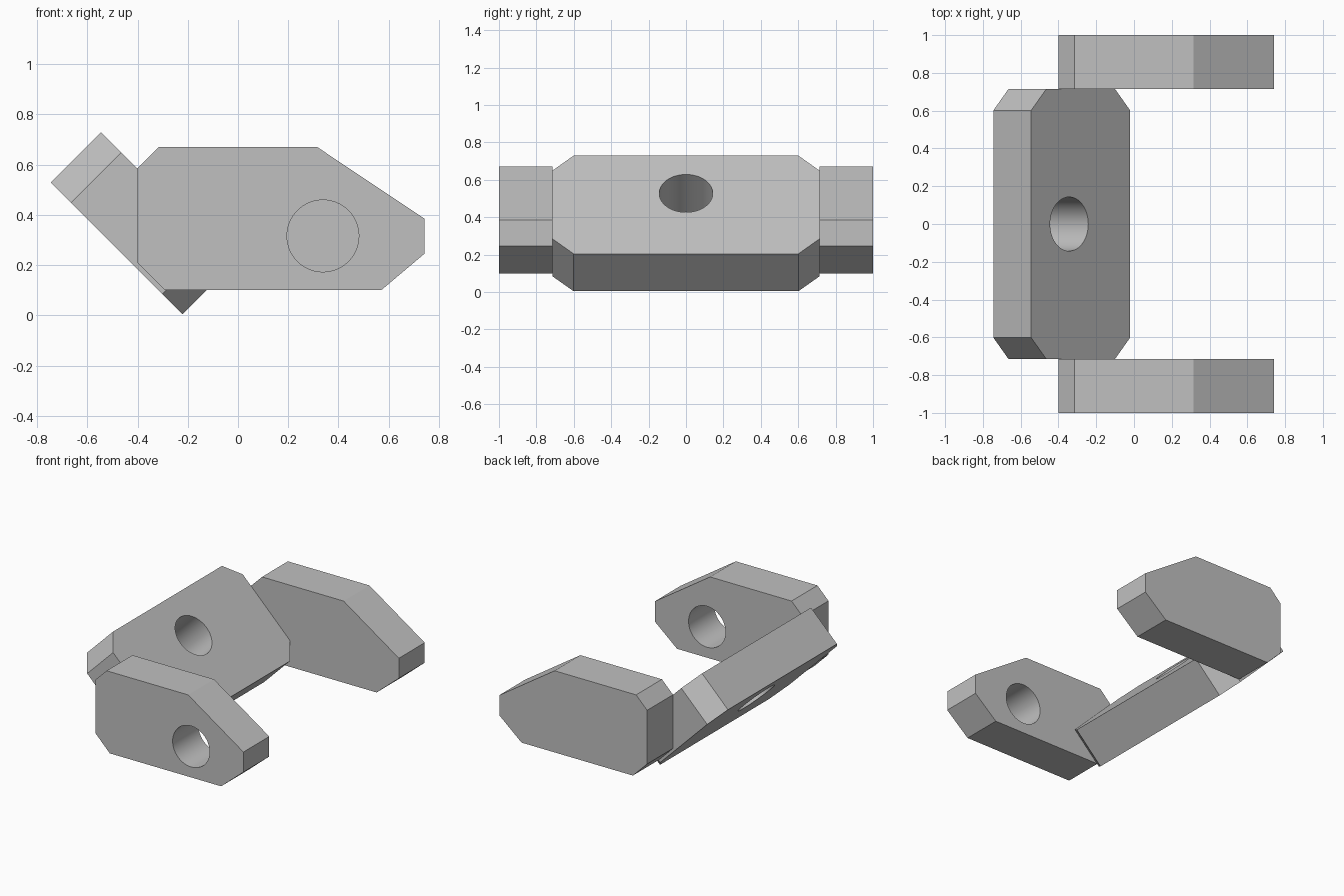
import bpy
import bmesh
from math import pi, radians
from mathutils import Matrix

cube = bpy.data.objects.get("Cube")
if cube:
    bpy.data.objects.remove(cube, do_unlink=True)

grey = bpy.data.materials.new("light grey")
grey.use_nodes = True
colour = (0.53, 0.53, 0.53, 1)
grey.diffuse_color = colour
grey.node_tree.nodes["Principled BSDF"].inputs["Base Color"].default_value = colour


def make_object(name, bm, matrix):
    bmesh.ops.recalc_face_normals(bm, faces=bm.faces)
    mesh = bpy.data.meshes.new(name)
    bm.to_mesh(mesh)
    bm.free()
    mesh.materials.append(grey)
    obj = bpy.data.objects.new(name, mesh)
    obj.matrix_world = matrix
    bpy.context.collection.objects.link(obj)
    return obj


def prism(name, profile, thickness, matrix):
    """Extrude a flat outline along local z, centred on z = 0."""
    bm = bmesh.new()
    face = bm.faces.new([bm.verts.new((a, b, -thickness / 2)) for a, b in profile])
    moved = bmesh.ops.extrude_face_region(bm, geom=[face])["geom"]
    verts = [v for v in moved if isinstance(v, bmesh.types.BMVert)]
    bmesh.ops.translate(bm, verts=verts, vec=(0, 0, thickness))
    return make_object(name, bm, matrix)


def drill(obj, a, b, radius):
    """Cut a round through hole along the local z of a plate."""
    bm = bmesh.new()
    bmesh.ops.create_cone(bm, cap_ends=True, segments=64, radius1=radius,
                          radius2=radius, depth=1)
    cutter = make_object(obj.name + "_hole_cutter", bm,
                         obj.matrix_world @ Matrix.Translation((a, b, 0)))
    cutter.hide_render = True
    cutter.hide_set(True)
    mod = obj.modifiers.new("hole", "BOOLEAN")
    mod.operation = "DIFFERENCE"
    mod.solver = "EXACT"
    mod.object = cutter
    bpy.context.view_layer.objects.active = obj
    bpy.ops.object.modifier_apply(modifier=mod.name)
    bpy.data.objects.remove(cutter, do_unlink=True)
    bpy.ops.object.select_all(action="DESELECT")
    obj.select_set(True)
    bpy.ops.object.shade_smooth_by_angle(angle=radians(20))


# Two upright side plates, only the front one drilled
outline = [(-0.4, 0.21), (-0.4, 0.585), (-0.315, 0.67), (0.315, 0.67),
           (0.742, 0.385), (0.742, 0.245), (0.57, 0.1), (-0.29, 0.1)]
upright = Matrix.Rotation(pi / 2, 4, "X")
for name, side in (("front_plate", -1), ("back_plate", 1)):
    place = Matrix.Translation((0, side * 0.8575, 0)) @ upright
    plate = prism(name, outline, 0.285, place)
    if side < 0:
        drill(plate, 0.338, 0.316, 0.143)

# Tilted cross plate with four cut corners and a hole
u, v, cut = 0.371, 0.715, 0.114
octagon = [(-u, cut - v), (-u, v - cut), (cut - u, v), (u - cut, v),
           (u, v - cut), (u, cut - v), (u - cut, -v), (cut - u, -v)]
tilt = Matrix.Translation((-0.3825, 0, 0.3665)) @ Matrix.Rotation(pi / 4, 4, "Y")
cross = prism("cross_plate", octagon, 0.283, tilt)
drill(cross, -0.086, 0, 0.143)
